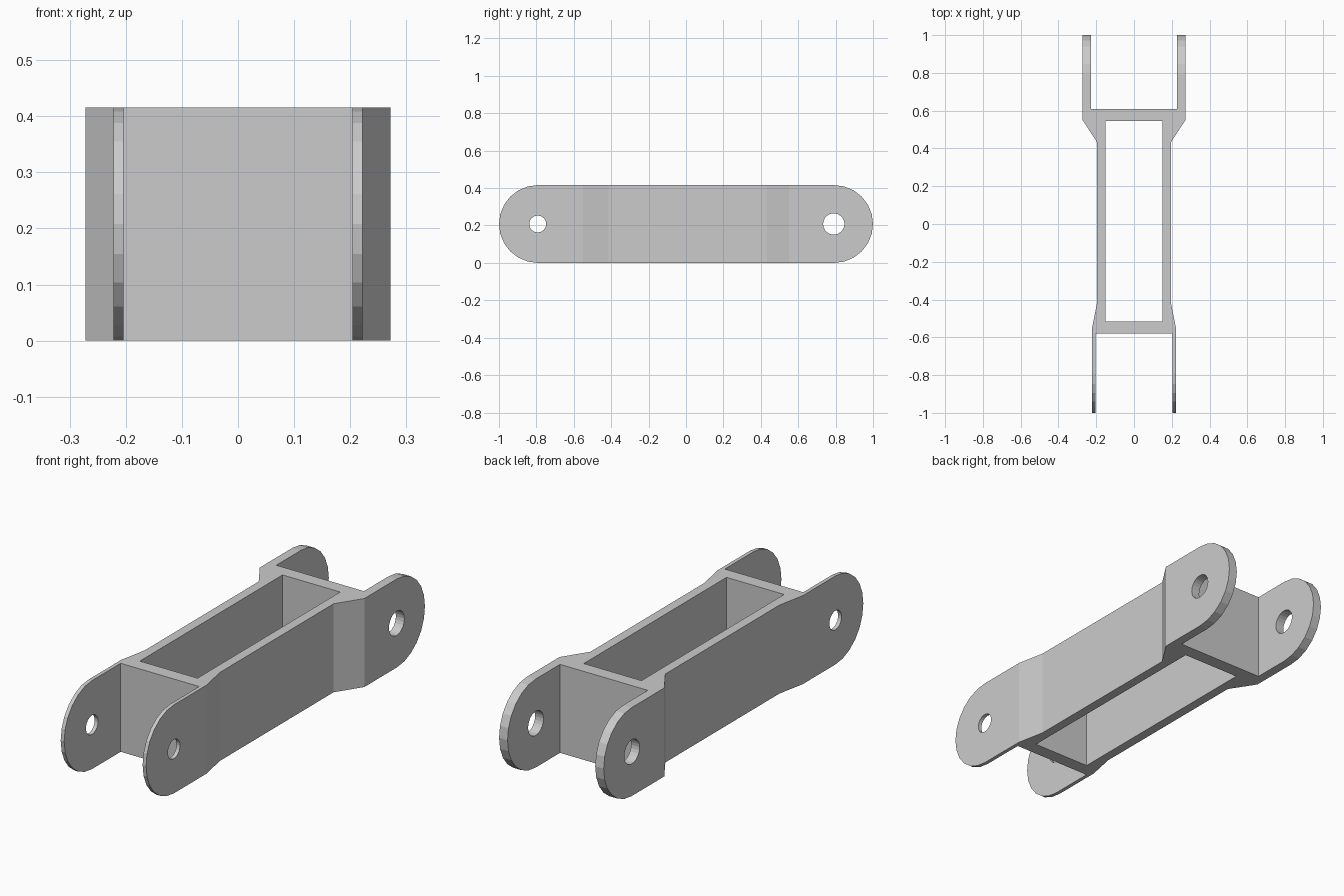
import bpy, bmesh
from math import sin, cos, pi

if "Cube" in bpy.data.objects:
    bpy.data.objects.remove(bpy.data.objects["Cube"])

H = 0.416            # overall height
R = H / 2            # radius of the rounded ends


def prism(name, pts, lo, hi, axis):
    """Extrude a closed 2D profile along z (points x,y) or x (points y,z)."""
    bm = bmesh.new()
    place = (lambda p, t: (p[0], p[1], t)) if axis == 'z' else (lambda p, t: (t, p[0], p[1]))
    face = bm.faces.new([bm.verts.new(place(p, lo)) for p in pts])
    new = bmesh.ops.extrude_face_region(bm, geom=[face])['geom']
    shift = (0, 0, hi - lo) if axis == 'z' else (hi - lo, 0, 0)
    bmesh.ops.translate(bm, vec=shift, verts=[v for v in new if isinstance(v, bmesh.types.BMVert)])
    bmesh.ops.recalc_face_normals(bm, faces=bm.faces[:])
    me = bpy.data.meshes.new(name)
    bm.to_mesh(me)
    bm.free()
    ob = bpy.data.objects.new(name, me)
    bpy.context.collection.objects.link(ob)
    return ob


def arc(cy, r, start, end, n):
    return [(cy + r * cos(start + (end - start) * i / n),
             R + r * sin(start + (end - start) * i / n)) for i in range(n + 1)]


def boolean(ob, cutter, op):
    """Apply a boolean and discard the cutter."""
    cutter.hide_render = True
    mod = ob.modifiers.new(op.title(), 'BOOLEAN')
    mod.operation, mod.object, mod.solver = op, cutter, 'EXACT'
    bpy.context.view_layer.objects.active = ob
    bpy.ops.object.modifier_apply(modifier=mod.name)
    bpy.data.objects.remove(cutter)


# Plan outline: wide back fork, slim body, narrower front fork (mirrored in x)
half = [(0.204, -0.58), (0.204, -1.1), (0.222, -1.1), (0.222, -0.55), (0.195, -0.415),
        (0.195, 0.432), (0.272, 0.55), (0.272, 1.1), (0.228, 1.1), (0.228, 0.61)]
plan = half + [(-x, y) for x, y in reversed(half)]
link = prism("link_arm", plan, -0.1, H + 0.1, 'z')

# Side profile with rounded ends
side = arc(1 - R, R, -pi / 2, pi / 2, 12) + arc(R - 1, R, pi / 2, 3 * pi / 2, 12)
boolean(link, prism("side_profile", side, -0.4, 0.4, 'x'), 'INTERSECT')

# Rectangular window through the body
window = [(-0.15, -0.515), (0.15, -0.515), (0.15, 0.545), (-0.15, 0.545)]
boolean(link, prism("window_cutter", window, -0.2, H + 0.2, 'z'), 'DIFFERENCE')

# Pin holes through both forks
for y, r in ((-0.793, 0.045), (0.79, 0.057)):
    hole = arc(y, r, 0, 2 * pi, 24)[:-1]
    boolean(link, prism("pin_cutter", hole, -0.5, 0.5, 'x'), 'DIFFERENCE')
